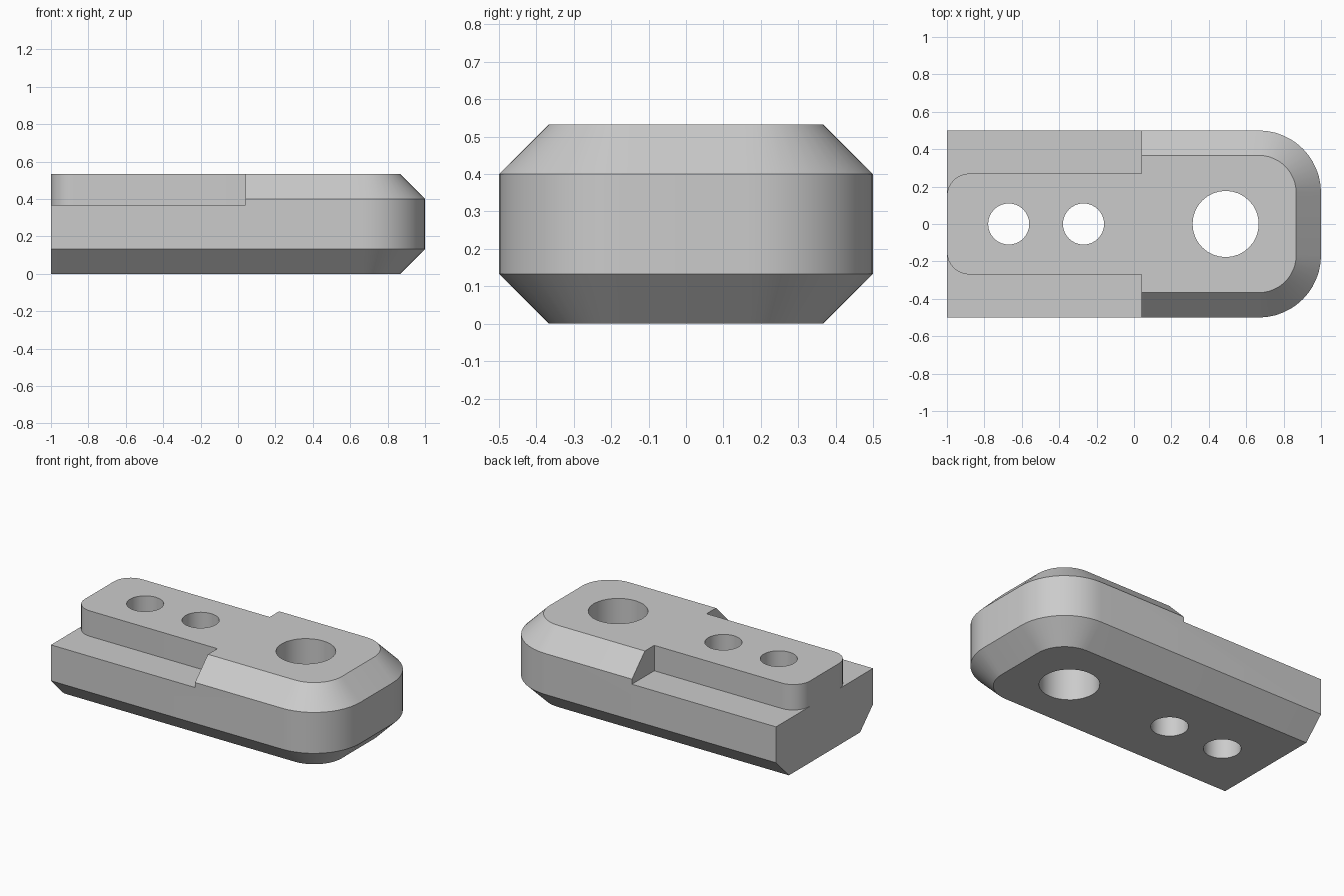
import bpy, bmesh, math

cube = bpy.data.objects.get("Cube")
if cube:
    bpy.data.objects.remove(cube, do_unlink=True)

HEIGHT, CHAMFER = 0.533, 0.133
HALF_WIDTH, CORNER = 0.5, 0.333
LEDGE = 0.367

grey = bpy.data.materials.new("plain grey")
grey.use_nodes = True
grey.diffuse_color = (0.6, 0.6, 0.6, 1)
grey.node_tree.nodes["Principled BSDF"].inputs["Base Color"].default_value = (0.6, 0.6, 0.6, 1)


def arc(cx, cy, radius, start, end, steps=12):
    angles = [math.radians(start + (end - start) * i / steps) for i in range(steps + 1)]
    return [(cx + radius * math.cos(a), cy + radius * math.sin(a)) for a in angles]


def loft(name, sections):
    """Skin a closed solid through (outline, height) sections."""
    bm = bmesh.new()
    rings = [[bm.verts.new((x, y, z)) for x, y in outline] for outline, z in sections]
    for low, high in zip(rings, rings[1:]):
        for i in range(len(low)):
            j = (i + 1) % len(low)
            bm.faces.new((low[i], low[j], high[j], high[i]))
    bm.faces.new(rings[0])
    bm.faces.new(rings[-1])
    bmesh.ops.recalc_face_normals(bm, faces=bm.faces)
    mesh = bpy.data.meshes.new(name)
    bm.to_mesh(mesh)
    bm.free()
    obj = bpy.data.objects.new(name, mesh)
    bpy.context.collection.objects.link(obj)
    mesh.materials.append(grey)
    return obj


def body_outline(inset):
    """Square at the -x end, rounded at the +x end."""
    w, r = HALF_WIDTH - inset, CORNER - inset
    cx, cy = 1 - CORNER, HALF_WIDTH - CORNER
    return [(-1, -w)] + arc(cx, -cy, r, -90, 0) + arc(cx, cy, r, 0, 90) + [(-1, w)]


# Chamfered body
body = loft("clamp_body", [
    (body_outline(CHAMFER), 0),
    (body_outline(0), CHAMFER),
    (body_outline(0), HEIGHT - CHAMFER),
    (body_outline(CHAMFER), HEIGHT),
])

# Side ledges that leave a raised tongue with rounded end corners
cutters = []
for side, label in ((1, "back"), (-1, "front")):
    outline = [(0.04, 0.7), (0.04, 0.27)] + arc(-0.88, 0.15, 0.12, 90, 180, 8)
    outline += [(-1.2, 0.15), (-1.2, 0.7)]
    outline = [(x, y * side) for x, y in outline]
    cutters.append(loft(label + "_ledge_cutter", [(outline, LEDGE), (outline, 0.8)]))

# Through holes
for label, x, radius in (("end", -0.67, 0.11), ("middle", -0.27, 0.11), ("large", 0.49, 0.177)):
    circle = arc(x, 0, radius, 0, 360, 32)[:-1]
    cutters.append(loft(label + "_hole_cutter", [(circle, -0.2), (circle, 0.8)]))

# Cut the body, then drop the cutters
bpy.context.view_layer.objects.active = body
for cutter in cutters:
    cutter.hide_render = True
    mod = body.modifiers.new("cut", 'BOOLEAN')
    mod.operation = 'DIFFERENCE'
    mod.solver = 'EXACT'
    mod.object = cutter
    bpy.ops.object.modifier_apply(modifier=mod.name)
    bpy.data.objects.remove(cutter, do_unlink=True)

bpy.ops.object.select_all(action='DESELECT')
body.select_set(True)
bpy.ops.object.shade_smooth_by_angle(angle=math.radians(30))
